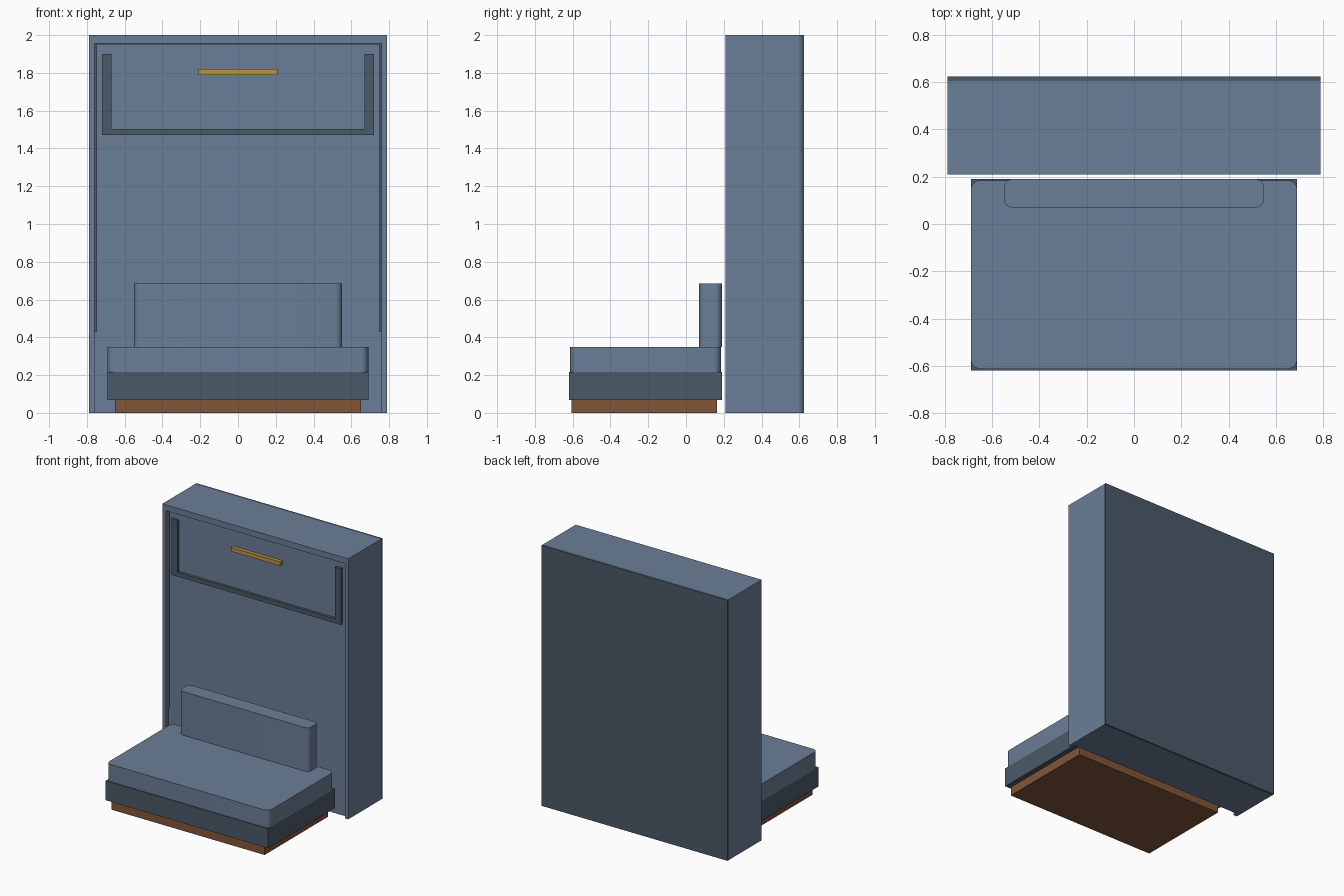
import bpy, bmesh

if "Cube" in bpy.data.objects:
    bpy.data.objects.remove(bpy.data.objects["Cube"])


def material(name, rgb):
    m = bpy.data.materials.new(name)
    m.diffuse_color = (*rgb, 1)
    m.use_nodes = True
    m.node_tree.nodes["Principled BSDF"].inputs["Base Color"].default_value = m.diffuse_color
    return m


BLUE = material("slate_blue", (0.147, 0.209, 0.309))
DARK = material("dark_slate", (0.070, 0.102, 0.140))
WOOD = material("brown_wood", (0.223, 0.093, 0.040))
GOLD = material("brass", (0.485, 0.296, 0.061))


def box(name, x, y, z, mat, radius=0):
    """Box from (min, max) ranges; radius rounds its upright edges."""
    bm = bmesh.new()
    bmesh.ops.create_cube(bm, size=1)
    for v in bm.verts:
        v.co = [r[0] if c < 0 else r[1] for c, r in zip(v.co, (x, y, z))]
    if radius:
        upright = [e for e in bm.edges
                   if abs(e.verts[0].co.z - e.verts[1].co.z) > 0.01]
        bmesh.ops.bevel(bm, geom=upright, offset=radius, segments=6,
                        profile=0.5, affect='EDGES')
    me = bpy.data.meshes.new(name)
    bm.to_mesh(me)
    bm.free()
    ob = bpy.data.objects.new(name, me)
    bpy.context.collection.objects.link(ob)
    me.materials.append(mat)
    if radius:
        bpy.ops.object.select_all(action='DESELECT')
        ob.select_set(True)
        bpy.context.view_layer.objects.active = ob
        bpy.ops.object.shade_smooth_by_angle()
    return ob


def pair(name, x, y, z, mat):
    """Matching boxes on the left and right."""
    box(name + "_right", x, y, z, mat)
    box(name + "_left", (-x[1], -x[0]), y, z, mat)


# Cabinet carcass
pair("cabinet_side", (0.76, 0.79), (0.21, 0.605), (0, 2), BLUE)
box("cabinet_top", (-0.76, 0.76), (0.21, 0.605), (1.955, 2), BLUE)
box("cabinet_bottom", (-0.76, 0.76), (0.26, 0.605), (0, 0.03), BLUE)
box("cabinet_back", (-0.79, 0.79), (0.605, 0.625), (0, 2), DARK)

# Folding front, with a narrow gap either side, above a fixed lower panel
box("bed_front", (-0.75, 0.75), (0.24, 0.27), (0.43, 1.952), BLUE)
box("lower_panel", (-0.76, 0.76), (0.24, 0.27), (0, 0.43), BLUE)

# Raised U-shaped trim and pull handle
pair("trim_side", (0.67, 0.72), (0.22, 0.24), (1.47, 1.90), DARK)
box("trim_bottom", (-0.67, 0.67), (0.22, 0.24), (1.47, 1.503), DARK)
box("handle", (-0.21, 0.21), (0.212, 0.24), (1.79, 1.82), GOLD)

# Sofa
box("sofa_plinth", (-0.65, 0.65), (-0.605, 0.165), (0, 0.068), WOOD)
box("sofa_base", (-0.69, 0.69), (-0.62, 0.19), (0.068, 0.217), DARK)
box("seat_cushion", (-0.69, 0.69), (-0.613, 0.185), (0.217, 0.35), BLUE, 0.04)
box("back_cushion", (-0.55, 0.55), (0.07, 0.19), (0.35, 0.685), BLUE, 0.035)
